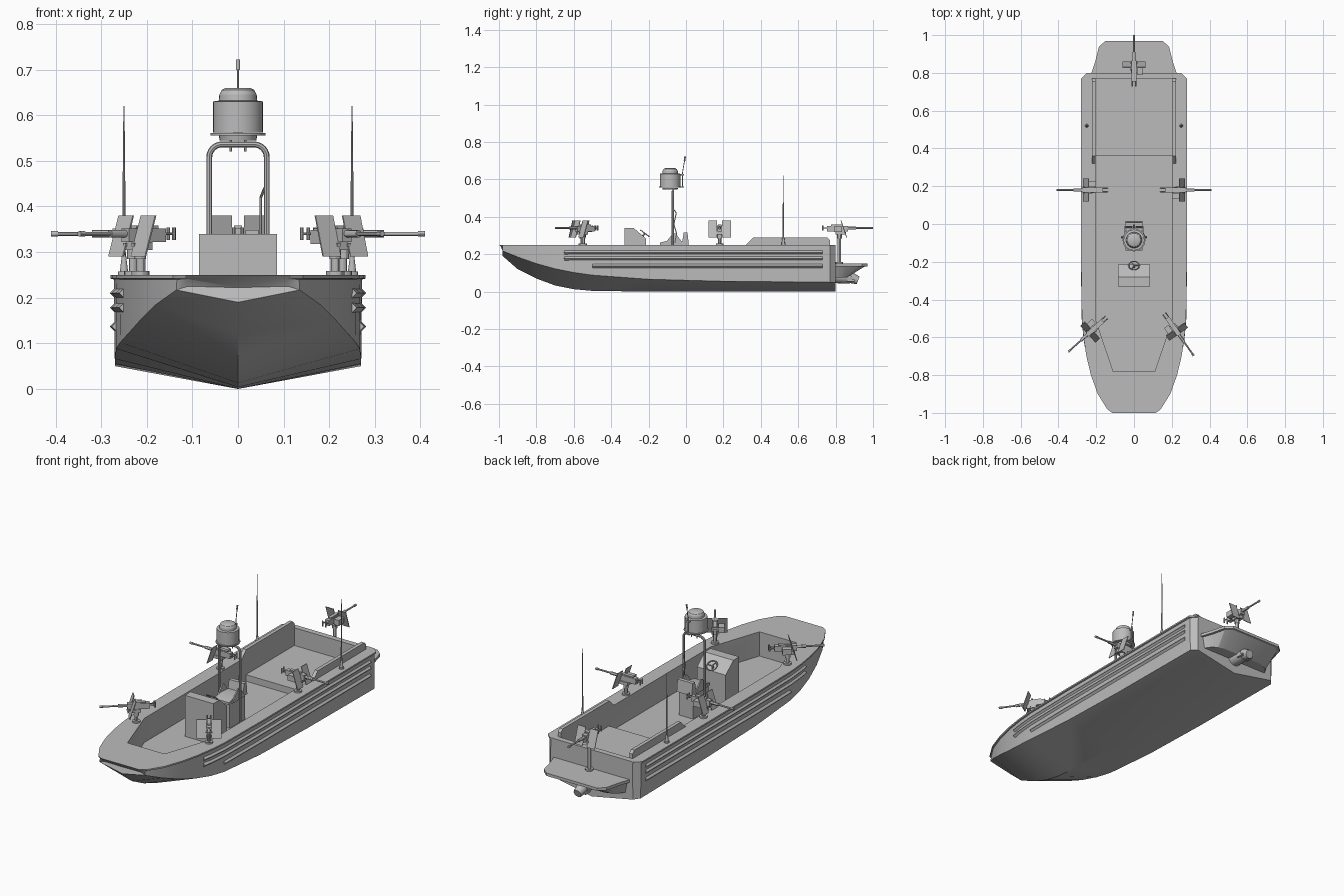
import bpy, bmesh, math
from mathutils import Matrix, Vector

if "Cube" in bpy.data.objects:
    bpy.data.objects.remove(bpy.data.objects["Cube"])

GREY = (0.5, 0.5, 0.5, 1)
mat = bpy.data.materials.new("hull_grey")
mat.use_nodes = True
mat.diffuse_color = GREY
mat.node_tree.nodes["Principled BSDF"].inputs["Base Color"].default_value = GREY
made = []


def finish(name, bm, matrix=Matrix()):
    bmesh.ops.recalc_face_normals(bm, faces=bm.faces)
    bm.transform(matrix)
    me = bpy.data.meshes.new(name)
    bm.to_mesh(me)
    bm.free()
    me.materials.append(mat)
    ob = bpy.data.objects.new(name, me)
    bpy.context.collection.objects.link(ob)
    made.append(ob)
    return ob


def box(bm, x0, x1, y0, y1, z0, z1, lean=0):
    vs = bmesh.ops.create_cube(bm, size=1)["verts"]
    for v in vs:
        top = v.co.z > 0
        v.co = (x1 if v.co.x > 0 else x0, y1 if v.co.y > 0 else y0, z1 if top else z0)
        v.co.y += lean if top else 0


def rod(bm, a, b, r0, r1=None, sides=12):
    a, b = Vector(a), Vector(b)
    d = b - a
    m = Matrix.Translation((a + b) / 2) @ d.to_track_quat('Z', 'Y').to_matrix().to_4x4()
    bmesh.ops.create_cone(bm, cap_ends=True, segments=sides, radius1=r0,
                          radius2=r0 if r1 is None else r1, depth=d.length, matrix=m)


def loft(bm, rings):
    rows = [[bm.verts.new(p) for p in ring] for ring in rings]
    n = len(rows[0])
    for a, b in zip(rows, rows[1:]):
        for i in range(n):
            j = (i + 1) % n
            bm.faces.new((a[i], a[j], b[j], b[i]))
    bm.faces.new(rows[0])
    bm.faces.new(rows[-1][::-1])


def mirrored(half):
    return half + [(-x, y) for x, y in reversed(half)]


def prism(bm, outline, z0, z1):
    loft(bm, [[(x, y, z) for x, y in outline] for z in (z0, z1)])


def side_prism(bm, profile, x0, x1):
    loft(bm, [[(x, y, z) for y, z in profile] for x in (x0, x1)])


def tube(name, pts, r, res):
    cu = bpy.data.curves.new(name + "_path", 'CURVE')
    cu.dimensions = '3D'
    cu.bevel_depth, cu.bevel_resolution, cu.use_fill_caps = r, res, True
    sp = cu.splines.new('POLY')
    sp.points.add(len(pts) - 1)
    for p, co in zip(sp.points, pts):
        p.co = (*co, 1)
    tmp = bpy.data.objects.new(name + "_path", cu)
    bpy.context.collection.objects.link(tmp)
    bm = bmesh.new()
    me = tmp.evaluated_get(bpy.context.evaluated_depsgraph_get()).to_mesh()
    bm.from_mesh(me)
    bpy.data.objects.remove(tmp)
    return finish(name, bm)


# Hull: stations are y, keel z, chine x, chine z, sheer x
DECK, FLOOR = 0.25, 0.12
stations = [(-1, .222, .11, .225, .115), (-.98, .19, .135, .217, .142), (-.9, .12, .18, .185, .192),
            (-.8, .07, .215, .15, .228), (-.7, .033, .24, .122, .252), (-.6, .013, .258, .102, .267),
            (-.5, .004, .267, .088, .276), (-.2, 0, .27, .066, .28), (.2, 0, .27, .055, .28),
            (.77, 0, .27, .05, .28), (.8, 0, .245, .048, .25)]
rings = []
for y, zk, xc, zc, xs in stations:
    half = [(xc, zc), (xs - .008, .24), (xs, .242), (xs, DECK)]
    ring = [(0, zk)] + half + [(-x, z) for x, z in reversed(half)]
    rake = 1 if y == -1 else 0
    rings.append([(x, y + rake * (DECK - z), z) for x, z in ring])
bm = bmesh.new()
loft(bm, rings)
hull = finish("hull", bm)

# Open cockpit well
bm = bmesh.new()
prism(bm, mirrored([(.11, -.78), (.205, -.5), (.205, .77)]), FLOOR, .5)
cutter = finish("well_cutter", bm)
cutter.hide_render = True
mod = hull.modifiers.new("well", 'BOOLEAN')
mod.operation, mod.solver, mod.object = 'DIFFERENCE', 'EXACT', cutter
bpy.context.view_layer.objects.active = hull
bpy.ops.object.modifier_apply(modifier="well")
made.remove(cutter)
bpy.data.objects.remove(cutter)

bm = bmesh.new()
box(bm, -.205, .205, .36, .77, FLOOR, .155)
finish("aft_deck", bm)


def sheer_x(y):
    for a, b in zip(stations, stations[1:]):
        if a[0] <= y <= b[0]:
            return a[4] + (b[4] - a[4]) * (y - a[0]) / (b[0] - a[0])


# Side rub strakes, coamings and whip aerials
for side, s in (("left", 1), ("right", -1)):
    for k, (z, y0) in enumerate([(.21, -.65), (.178, -.65), (.137, -.5)]):
        ys = [y0] + [q for q in (-.6, -.5, -.2, .2) if q > y0] + [.73]
        tube(f"{side}_strake_{k}", [(s * (sheer_x(y) - .01), y, z) for y in ys], .011, 0)
    bm = bmesh.new()
    side_prism(bm, [(.32, DECK), (.36, .29), (.755, .29), (.77, .275), (.77, DECK)], s * .203, s * .222)
    finish(side + "_coaming", bm)
    bm = bmesh.new()
    x, y = s * .25, .52
    rod(bm, (x, y, DECK), (x, y, .257), .013)
    rod(bm, (x, y, .257), (x, y, .29), .009, .005)
    rod(bm, (x, y, .29), (x, y, .44), .004, .003, 8)
    rod(bm, (x, y, .44), (x, y, .62), .003, .0012, 8)
    finish(side + "_whip_aerial", bm)

# Stern platform with tapered underside and jet nozzle
bm = bmesh.new()
top = mirrored([(.225, .8), (.205, .86), (.185, .94), (.15, .97)])
prism(bm, top, .135, .15)
low = mirrored([(.2, .8), (.18, .83), (.15, .85), (.12, .86)])
loft(bm, [[(x * .94, .8 + (y - .8) * .92, .135) for x, y in top], [(x, y, .075) for x, y in low]])
finish("stern_platform", bm)
bm = bmesh.new()
rod(bm, (0, .79, .085), (0, .88, .075), .04, .032, 16)
rod(bm, (0, .88, .075), (0, .92, .06), .03, .022, 16)
box(bm, -.035, .035, .86, .9, .055, .065)
finish("jet_nozzle", bm)

# Helm console and steering wheel
bm = bmesh.new()
side_prism(bm, [(-.33, FLOOR), (-.33, .34), (-.28, .34), (-.215, .285), (-.215, FLOOR)], -.085, .085)
finish("console", bm)
bm = bmesh.new()
axis = Vector((0, .6, .8))
hub = Vector((0, -.22, .312))
rod(bm, hub - axis * .035, hub, .005)
for a in range(3):
    t = math.tau * a / 3
    rod(bm, hub, hub + Vector((math.cos(t), -.8 * math.sin(t), .6 * math.sin(t))) * .028, .003, sides=6)
finish("wheel_hub", bm)
steps = [math.tau * i / 20 for i in range(21)]
tube("wheel_rim", [hub + Vector((math.cos(t), -.8 * math.sin(t), .6 * math.sin(t))) * .028 for t in steps], .003, 1)

# Helm seat
bm = bmesh.new()
box(bm, -.042, .042, -.13, .0, FLOOR, .25)
side_prism(bm, [(-.14, .25), (-.14, .262), (-.085, .275), (-.02, .27), (-.012, .315), (.008, .315), (.015, .25)], -.045, .045)
for s in (-1, 1):
    side_prism(bm, [(-.12, .25), (-.07, .31), (-.055, .31), (-.01, .25)], s * .043, s * .05)
finish("helm_seat", bm)

# Mast hoop, radar dome and short aerial
arc = [math.pi / 2 * i / 6 for i in range(7)]
half = [(.063, FLOOR)] + [(.035 + .028 * math.cos(t), .508 + .028 * math.sin(t)) for t in arc]
tube("mast_hoop", [(x, -.07, z) for x, z in half] + [(-x, -.07, z) for x, z in reversed(half)], .0065, 2)
tube("mast_cable", [(.05, -.06, .26), (.05, -.05, .31), (.05, -.065, .36), (.05, -.052, .42), (.058, -.066, .44)], .003, 1)
bm = bmesh.new()
c = -.085
profile = [(.04, .545), (.042, .555), (.06, .556), (.06, .561), (.055, .562), (.055, .63),
           (.042, .632), (.041, .645), (.036, .655), (.027, .66)]
for (r0, z0), (r1, z1) in zip(profile, profile[1:]):
    if z1 - z0 > .0015 or r0 == r1:
        rod(bm, (0, c, z0), (0, c, z1), r0, r1, 28)
for s in (-1, 1):
    rod(bm, (s * .016, c + .015, .52), (s * .016, c + .015, .55), .0025)
box(bm, -.01, .01, c + .04, -.012, .556, .562)
finish("radar_dome", bm)
bm = bmesh.new()
box(bm, -.005, .005, -.04, -.012, .62, .63)
rod(bm, (0, -.018, .56), (0, -.018, .64), .003)
rod(bm, (0, -.018, .64), (0, -.006, .71), .002)
rod(bm, (0, -.008, .7), (0, -.005, .722), .0045)
finish("mast_aerial", bm)


# Shielded deck guns, aimed along local +y
def gun(name, x, y, base, angle):
    bm = bmesh.new()
    rod(bm, (0, 0, base), (0, 0, base + .008), .02)
    rod(bm, (0, 0, base), (0, 0, .3), .009)
    rod(bm, (0, 0, .285), (0, 0, .31), .013)
    box(bm, -.017, .017, -.02, .03, .305, .322)
    box(bm, -.012, .012, -.065, .045, .322, .352)
    box(bm, -.009, .009, -.045, .02, .352, .358)
    rod(bm, (0, .045, .34), (0, .09, .34), .008)
    rod(bm, (0, .09, .34), (0, .178, .34), .0045)
    rod(bm, (0, .165, .34), (0, .18, .34), .006)
    box(bm, .016, .045, -.03, .015, .318, .348)
    for s in (-1, 1):
        box(bm, min(s * .013, s * .06), max(s * .013, s * .06), .037, .041, .29, .38, -.03)
        rod(bm, (s * .009, -.065, .34), (s * .009, -.092, .34), .003, sides=8)
        rod(bm, (s * .009, -.09, .326), (s * .009, -.09, .354), .004, sides=8)
        box(bm, s * .014 - .004, s * .014 + .004, 0, .035, .312, .32)
    finish(name, bm, Matrix.Translation((x, y, 0)) @ Matrix.Rotation(angle, 4, 'Z'))


gun("left_side_gun", .23, .18, DECK, -math.pi / 2)
gun("right_side_gun", -.23, .18, DECK, math.pi / 2)
gun("left_bow_gun", .213, -.55, DECK, math.radians(-145))
gun("right_bow_gun", -.214, -.556, DECK, math.radians(132))
gun("stern_gun", 0, .82, .15, 0)

# Crisp creases with smooth rounds
bpy.ops.object.select_all(action='DESELECT')
for ob in made:
    ob.select_set(True)
bpy.context.view_layer.objects.active = hull
bpy.ops.object.shade_smooth_by_angle(angle=math.radians(30))
